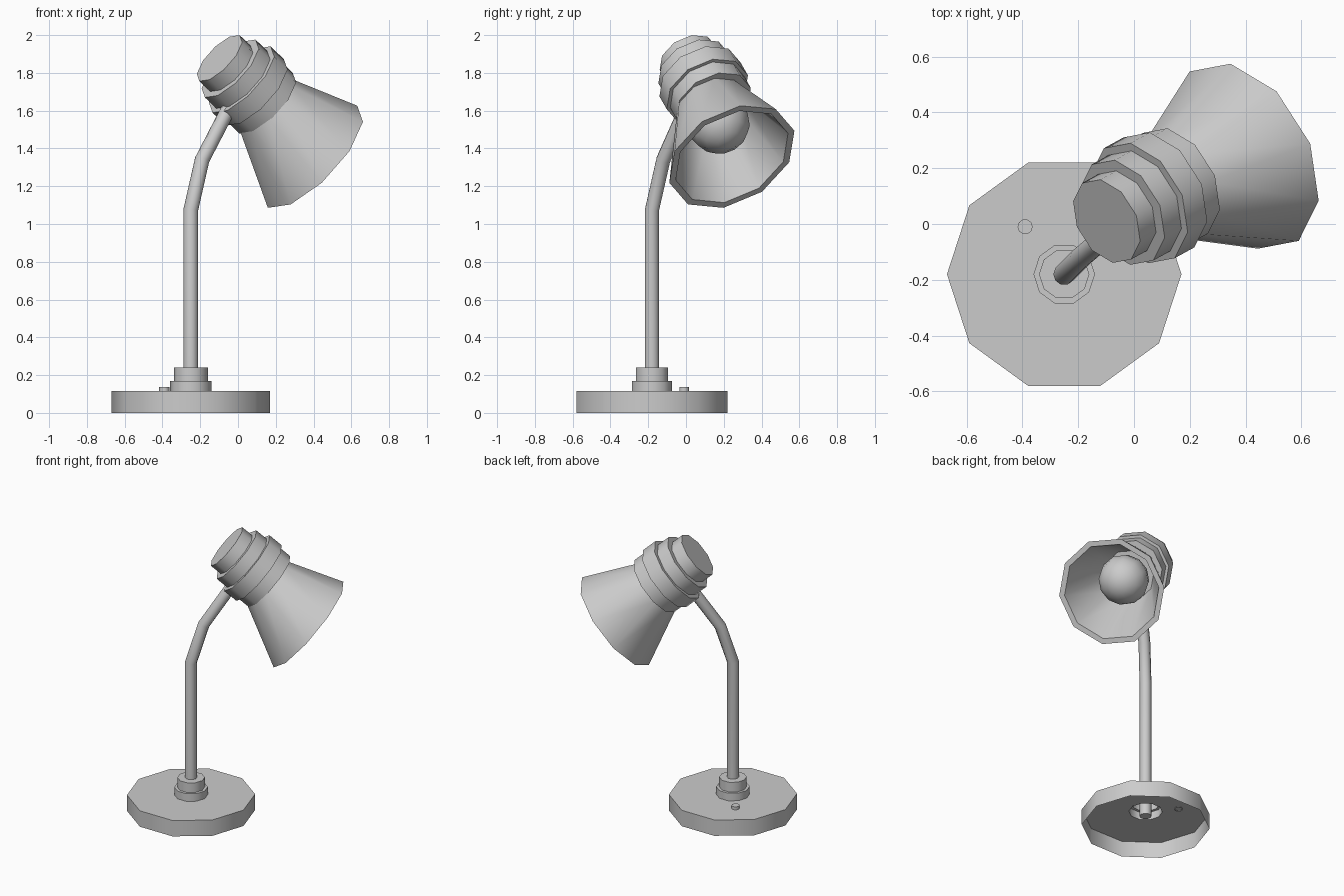
import bpy, bmesh, math
from mathutils import Vector, Matrix

SIDES = 10
cube = bpy.data.objects.get("Cube")
if cube:
    bpy.data.objects.remove(cube, do_unlink=True)

grey = bpy.data.materials.new("light grey")
grey.use_nodes = True
colour = (0.6, 0.6, 0.6, 1)
grey.diffuse_color = colour
grey.node_tree.nodes["Principled BSDF"].inputs["Base Color"].default_value = colour


def finish(obj):
    """Give the part its colour and smooth its sides."""
    obj.data.materials.clear()
    obj.data.materials.append(grey)
    bpy.ops.object.select_all(action='DESELECT')
    obj.select_set(True)
    bpy.context.view_layer.objects.active = obj
    bpy.ops.object.shade_smooth_by_angle(angle=math.radians(45))


def add_mesh(name, bm):
    mesh = bpy.data.meshes.new(name)
    bm.to_mesh(mesh)
    bm.free()
    obj = bpy.data.objects.new(name, mesh)
    bpy.context.collection.objects.link(obj)
    finish(obj)


def loft(name, rings, u, w, cap_start=False, cap_end=False):
    """Join rings given as (centre, radius), all in the plane of u and w."""
    bm = bmesh.new()
    loops = []
    for centre, radius in rings:
        angles = [math.tau * i / SIDES for i in range(SIDES)]
        loops.append([bm.verts.new(centre + radius * (math.cos(a) * u + math.sin(a) * w))
                      for a in angles])
    for low, high in zip(loops, loops[1:]):
        for i in range(SIDES):
            j = (i + 1) % SIDES
            bm.faces.new((low[i], low[j], high[j], high[i]))
    if cap_start:
        bm.faces.new(loops[0][::-1])
    if cap_end:
        bm.faces.new(loops[-1])
    add_mesh(name, bm)


X, Y, Z = Vector((1, 0, 0)), Vector((0, 1, 0)), Vector((0, 0, 1))

# Hollow base with a stepped collar, open underneath
foot = Vector((-0.25, -0.18, 0))
profile = [(0.42, 0), (0.42, 0.115), (0.11, 0.115), (0.11, 0.17),
           (0.09, 0.17), (0.09, 0.24), (0.035, 0.24)]
loft("base", [(foot + Z * z, r) for r, z in profile], X, Y)

# Switch button
button = Vector((-0.39, -0.01, 0))
loft("switch_button", [(button + Z * z, 0.027) for z in (0.11, 0.137)], X, Y, cap_end=True)

# Bent pole
curve = bpy.data.curves.new("pole", 'CURVE')
curve.dimensions = '3D'
curve.bevel_depth = 0.039
curve.bevel_resolution = 3
curve.use_fill_caps = True
path = [(-0.25, -0.18, 0.08), (-0.25, -0.18, 1.075),
        (-0.19, -0.12, 1.34), (-0.05, 0.0, 1.61)]
spline = curve.splines.new('POLY')
spline.points.add(len(path) - 1)
for point, co in zip(spline.points, path):
    point.co = (*co, 1)
pole = bpy.data.objects.new("pole", curve)
bpy.context.collection.objects.link(pole)
bpy.ops.object.select_all(action='DESELECT')
pole.select_set(True)
bpy.context.view_layer.objects.active = pole
bpy.ops.object.convert(target='MESH')
finish(bpy.context.view_layer.objects.active)

# Frame of the tilted head
axis = Vector((0.668, 0.368, -0.646)).normalized()
u = Vector((0.654, 0.124, 0.747))
u = (u - axis * u.dot(axis)).normalized()
w = axis.cross(u)
head = Vector((-0.098, 0.01, 1.878))
sag = Vector((-0.01, -0.044, -0.036))

# Stepped lamp housing
steps = [(0, 0.163), (0.085, 0.163), (0.085, 0.205), (0.175, 0.205), (0.175, 0.235),
         (0.28, 0.235), (0.28, 0.215), (0.37, 0.215)]
loft("lamp_housing", [(head + axis * t, r) for t, r in steps], u, w, True, True)

# Conical shade with a thick rim, hanging slightly below the housing axis
mouth = head + axis * 0.752 + sag
neck = head + axis * 0.365 + sag * 0.4
shade = [(neck, 0.195), (mouth, 0.362), (mouth, 0.325), (neck + axis * 0.02, 0.17)]
loft("lamp_shade", shade, u, w, cap_end=True)

# Bulb
bm = bmesh.new()
turn = Matrix((u, w, axis)).transposed().to_4x4()
bmesh.ops.create_uvsphere(bm, u_segments=12, v_segments=8, radius=0.167,
                          matrix=Matrix.Translation(head + axis * 0.5 + sag * 0.5) @ turn)
add_mesh("bulb", bm)
